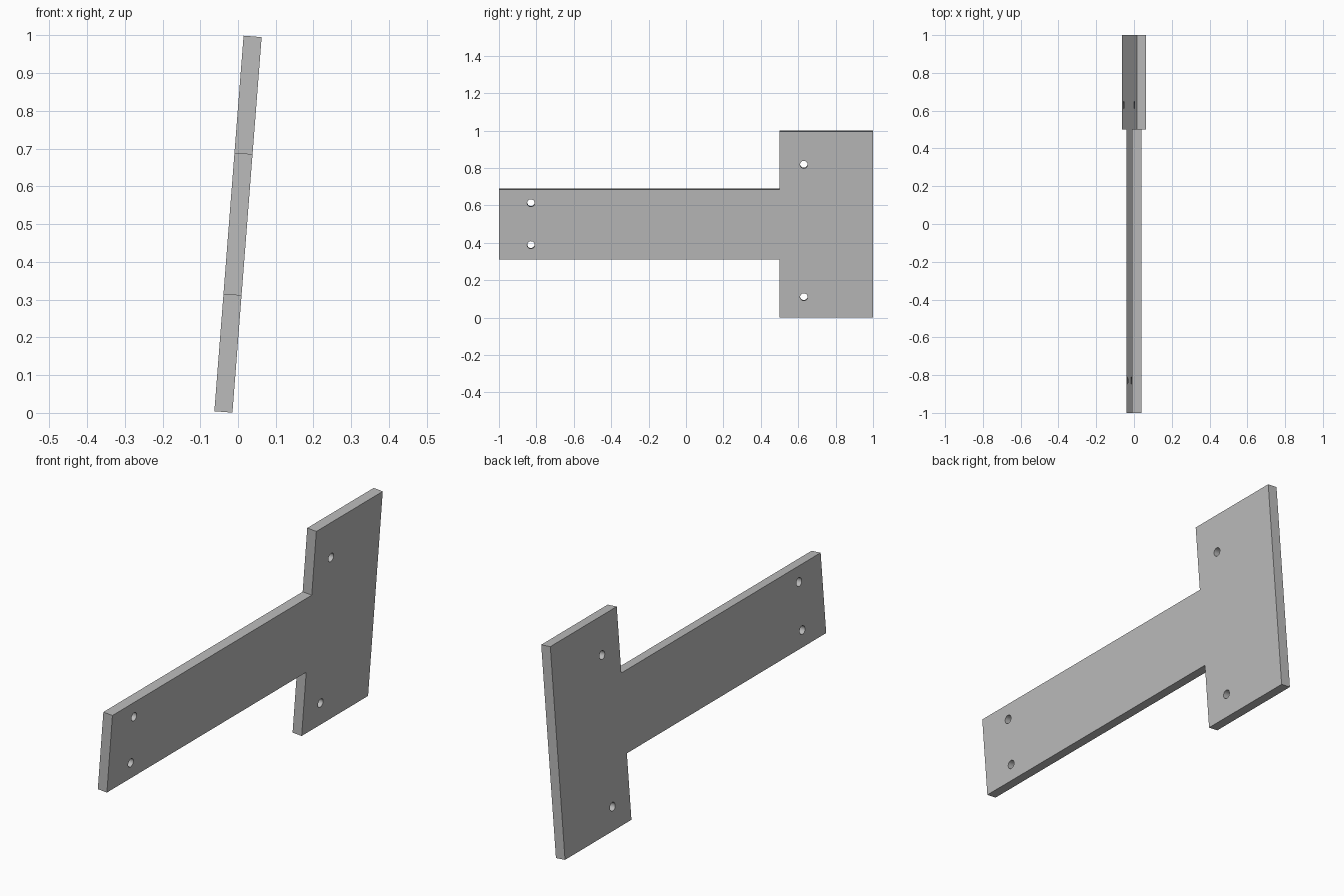
import bpy, bmesh, math
from mathutils import Matrix

cube = bpy.data.objects.get("Cube")
if cube:
    bpy.data.objects.remove(cube, do_unlink=True)

THICKNESS = 0.048
TILT = math.radians(4.45)
HOLE_RADIUS = 0.02

grey = bpy.data.materials.new("plain_grey")
grey.use_nodes = True
colour = (0.5, 0.5, 0.5, 1)
grey.diffuse_color = colour
grey.node_tree.nodes["Principled BSDF"].inputs["Base Color"].default_value = colour


def add_loop(curve, points):
    spline = curve.splines.new('POLY')
    spline.points.add(len(points) - 1)
    for p, (u, v) in zip(spline.points, points):
        p.co = (u, v, 0, 1)
    spline.use_cyclic_u = True


# T-shaped outline: narrow arm towards the front, wide head at the back
profile = bpy.data.curves.new("plate_profile", 'CURVE')
profile.dimensions = '2D'
profile.fill_mode = 'BOTH'
profile.extrude = THICKNESS / 2
half = [(-1, 0.188), (0.5, 0.188), (0.5, 0.499), (1, 0.499)]
add_loop(profile, half + [(u, -v) for u, v in reversed(half)])

# Round screw holes: two in the arm, two in the head
for u, v in [(-0.829, 0.115), (-0.829, -0.11), (0.63, 0.321), (0.63, -0.389)]:
    turns = [math.tau * i / 32 for i in range(32)]
    add_loop(profile, [(u + HOLE_RADIUS * math.cos(a), v + HOLE_RADIUS * math.sin(a))
                       for a in turns])

# Turn the filled profile into a welded mesh
helper = bpy.data.objects.new("profile_helper", profile)
bpy.context.collection.objects.link(helper)
bpy.context.view_layer.update()
mesh = bpy.data.meshes.new_from_object(
    helper.evaluated_get(bpy.context.evaluated_depsgraph_get()))
bpy.data.objects.remove(helper, do_unlink=True)

# Stand the plate upright along y, then lean its top towards +x
upright = Matrix(((0, 0, 1, 0), (1, 0, 0, 0), (0, 1, 0, 0), (0, 0, 0, 1)))
bm = bmesh.new()
bm.from_mesh(mesh)
bmesh.ops.remove_doubles(bm, verts=bm.verts, dist=0.0001)
bmesh.ops.recalc_face_normals(bm, faces=bm.faces)
bm.transform(Matrix.Translation((0, 0, 0.5)) @ Matrix.Rotation(TILT, 4, 'Y') @ upright)
bm.to_mesh(mesh)
bm.free()

mesh.name = "t_plate"
mesh.materials.clear()
mesh.materials.append(grey)
plate = bpy.data.objects.new("t_plate", mesh)
bpy.context.collection.objects.link(plate)

# Smooth hole walls, crisp plate edges
bpy.context.view_layer.objects.active = plate
plate.select_set(True)
bpy.ops.object.shade_smooth_by_angle(angle=math.radians(30))
